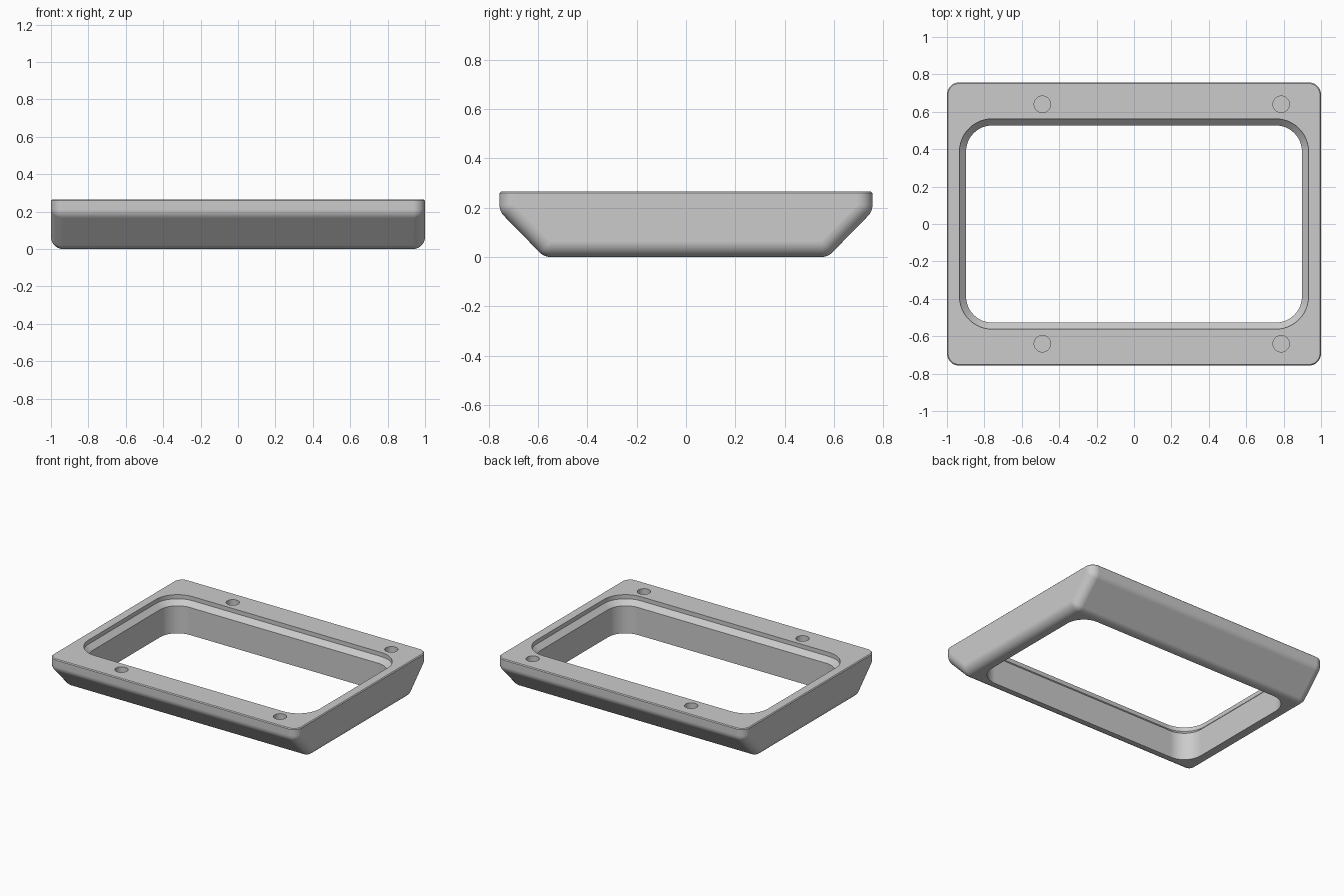
import bpy, bmesh, math
from mathutils import Vector

cube = bpy.data.objects.get("Cube")
if cube:
    bpy.data.objects.remove(cube, do_unlink=True)

grey = bpy.data.materials.new("plain grey")
grey.use_nodes = True
COLOUR = (0.6, 0.6, 0.6, 1)
grey.diffuse_color = COLOUR
grey.node_tree.nodes["Principled BSDF"].inputs["Base Color"].default_value = COLOUR

HEIGHT = 0.265
SEGS = 12


def make_object(name, bm):
    bmesh.ops.recalc_face_normals(bm, faces=bm.faces)
    mesh = bpy.data.meshes.new(name)
    bm.to_mesh(mesh)
    bm.free()
    mesh.materials.append(grey)
    obj = bpy.data.objects.new(name, mesh)
    bpy.context.collection.objects.link(obj)
    return obj


def rounded_rect(cx, cy, r, z):
    """Rounded rectangle whose corner arcs are centred on (+-cx, +-cy)."""
    points = []
    for k, (sx, sy) in enumerate([(1, 1), (-1, 1), (-1, -1), (1, -1)]):
        for i in range(SEGS + 1):
            a = math.pi / 2 * (k + i / SEGS)
            points.append(Vector((sx * cx + r * math.cos(a), sy * cy + r * math.sin(a), z)))
    return points


def loft(name, rings):
    """Closed solid through a stack of matching rings."""
    bm = bmesh.new()
    loops = [[bm.verts.new(p) for p in ring] for ring in rings]
    n = len(loops[0])
    for low, high in zip(loops, loops[1:]):
        for i in range(n):
            j = (i + 1) % n
            bm.faces.new((low[i], low[j], high[j], high[i]))
    bm.faces.new(loops[0])
    bm.faces.new(loops[-1])
    return make_object(name, bm)


# Body: hull around rounded corners, with sloping front and back
R = 0.065
inset = R * math.tan(math.pi / 8)
cx, top_y, low_y = 1 - R, 0.757 - R, 0.575 - inset
bm = bmesh.new()
for z, cy in [(R, low_y), (0.185 + inset, top_y)]:
    for i in range(SEGS + 1):
        a = math.pi / 2 * i / SEGS
        for p in rounded_rect(cx, cy, max(R * math.cos(a), 1e-4), z - R * math.sin(a)):
            bm.verts.new(p)
for z, r in [(HEIGHT - 0.006, R), (HEIGHT, R - 0.006)]:
    for p in rounded_rect(cx, top_y, r, z):
        bm.verts.new(p)
bmesh.ops.remove_doubles(bm, verts=bm.verts, dist=0.0005)
hull = bmesh.ops.convex_hull(bm, input=bm.verts)
unused = {v for v in hull["geom_interior"] + hull["geom_unused"] if isinstance(v, bmesh.types.BMVert)}
bmesh.ops.delete(bm, geom=list(unused), context="VERTS")
bmesh.ops.dissolve_limit(bm, angle_limit=math.radians(0.3), verts=bm.verts, edges=bm.edges)
frame = make_object("bezel_frame", bm)

# Opening with a chamfered step below the rim
stack = [(-0.1, 0.14), (0.2, 0.14), (0.235, 0.175), (0.4, 0.175)]
cutters = [loft("opening_cutter", [rounded_rect(0.758, 0.387, r, z) for z, r in stack])]

# Blind screw holes
for x in (-0.49, 0.787):
    for y in (-0.64, 0.64):
        ring = [Vector((x + 0.044 * math.cos(a), y + 0.044 * math.sin(a), 0))
                for a in (math.tau * i / 32 for i in range(32))]
        cutters.append(loft("screw_hole_cutter",
                            [[p + Vector((0, 0, z)) for p in ring] for z in (0.185, 0.4)]))

bpy.context.view_layer.objects.active = frame
for cutter in cutters:
    mod = frame.modifiers.new("cut", "BOOLEAN")
    mod.operation = "DIFFERENCE"
    mod.solver = "EXACT"
    mod.object = cutter
    bpy.ops.object.modifier_apply(modifier=mod.name)
    bpy.data.objects.remove(cutter, do_unlink=True)

# Smooth the rounds and keep the crisp edges
bpy.ops.object.select_all(action="DESELECT")
frame.select_set(True)
bpy.ops.object.shade_smooth_by_angle(angle=math.radians(30))
weighted = frame.modifiers.new("even_shading", "WEIGHTED_NORMAL")
weighted.keep_sharp = True
